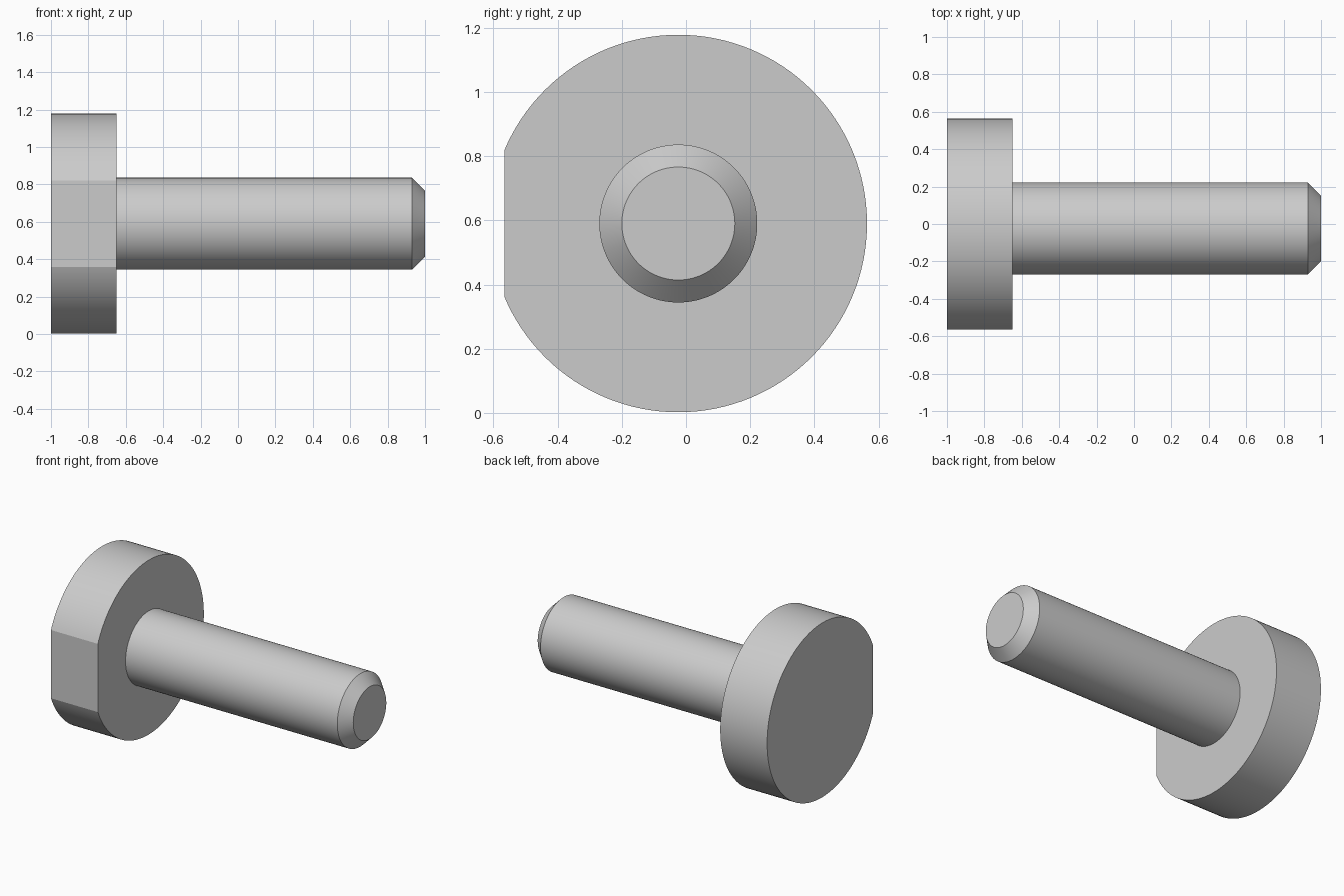
import bpy, bmesh, math
from mathutils import Matrix

cube = bpy.data.objects.get("Cube")
if cube:
    bpy.data.objects.remove(cube)

AXIS_Y, AXIS_Z = -0.024, 0.59
FLAT_Y = -0.565

steel = bpy.data.materials.new("grey steel")
steel.use_nodes = True
colour = (0.6, 0.6, 0.6, 1)
steel.diffuse_color = colour
steel.node_tree.nodes["Principled BSDF"].inputs["Base Color"].default_value = colour


def turned_part(name, profile, sides=128, flat_y=None):
    """Solid of revolution along x from (x, radius) points, optionally cut flat."""
    bm = bmesh.new()
    rings = []
    for x, r in profile:
        angles = [2 * math.pi * i / sides for i in range(sides)]
        rings.append([bm.verts.new((x, r * math.cos(a), r * math.sin(a))) for a in angles])
    for a, b in zip(rings, rings[1:]):
        for i in range(sides):
            j = (i + 1) % sides
            bm.faces.new((a[i], a[j], b[j], b[i]))
    bm.faces.new(rings[0])
    bm.faces.new(rings[-1])
    bm.transform(Matrix.Translation((0, AXIS_Y, AXIS_Z)))
    if flat_y is not None:
        geom = bm.verts[:] + bm.edges[:] + bm.faces[:]
        cut = bmesh.ops.bisect_plane(bm, geom=geom, plane_co=(0, flat_y, 0),
                                     plane_no=(0, -1, 0), clear_outer=True)
        edges = [e for e in cut["geom_cut"] if isinstance(e, bmesh.types.BMEdge)]
        bmesh.ops.holes_fill(bm, edges=edges)
    bmesh.ops.recalc_face_normals(bm, faces=bm.faces)
    mesh = bpy.data.meshes.new(name)
    bm.to_mesh(mesh)
    bm.free()
    mesh.materials.append(steel)
    obj = bpy.data.objects.new(name, mesh)
    bpy.context.collection.objects.link(obj)
    bpy.ops.object.select_all(action='DESELECT')
    obj.select_set(True)
    bpy.context.view_layer.objects.active = obj
    bpy.ops.object.shade_smooth_by_angle(angle=math.radians(20))
    return obj


# Round head with one flat side
turned_part("bolt_head", [(-1, 0.588), (-0.65, 0.588)], flat_y=FLAT_Y)

# Plain shank with chamfered tip, seated slightly into the head
turned_part("shank", [(-0.7, 0.246), (0.93, 0.246), (1, 0.176)])
